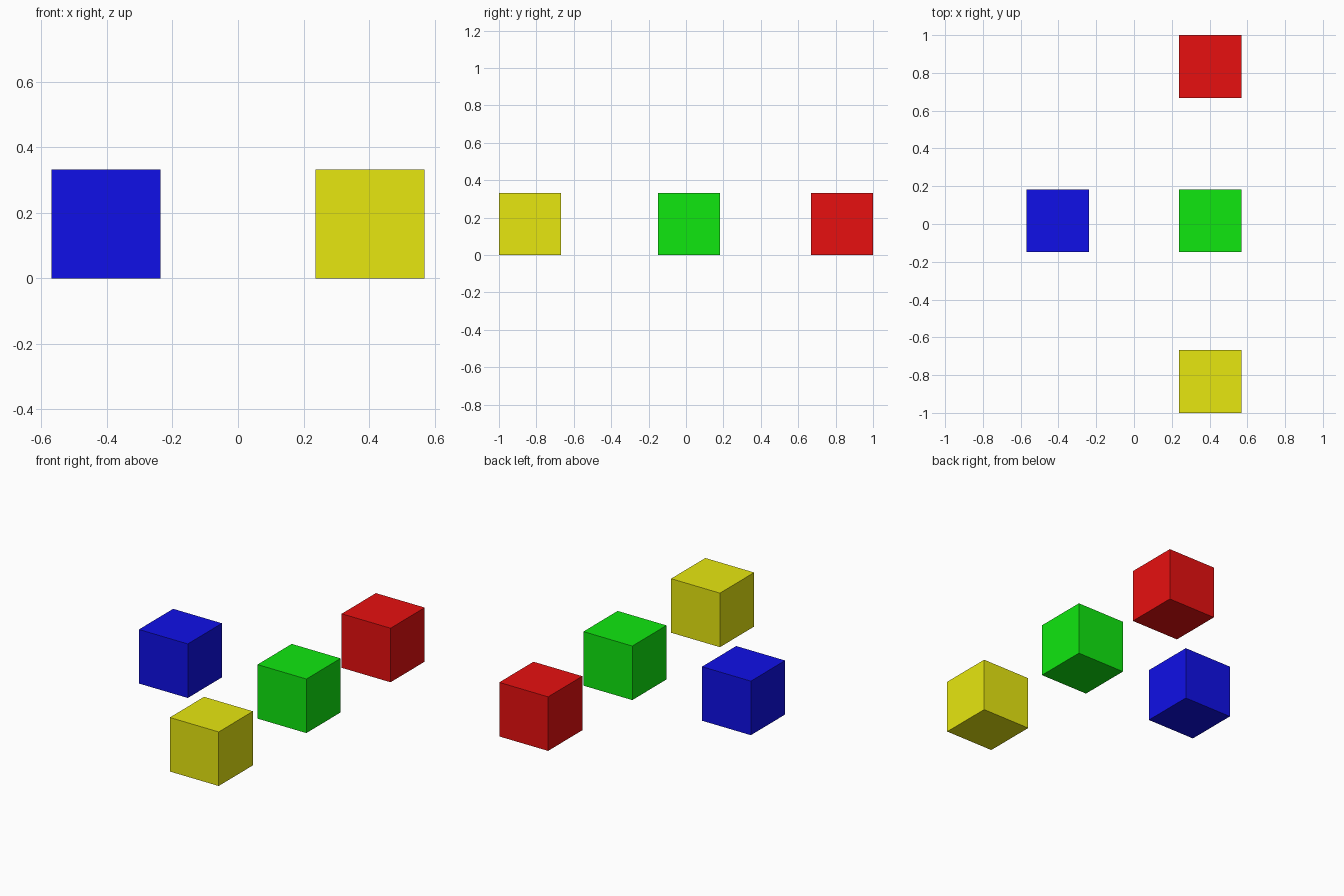
import bpy

if "Cube" in bpy.data.objects:
    bpy.data.objects.remove(bpy.data.objects["Cube"])

SIZE = 0.332


def cube(name, x, y, color):
    bpy.ops.mesh.primitive_cube_add(size=SIZE, location=(x, y, SIZE / 2))
    obj = bpy.context.object
    obj.name = name
    mat = bpy.data.materials.new(name + "_paint")
    mat.diffuse_color = (*color, 1)
    mat.use_nodes = True
    mat.node_tree.nodes["Principled BSDF"].inputs["Base Color"].default_value = mat.diffuse_color
    obj.data.materials.append(mat)


HI, LO = 0.8, 0.005   # strong and weak colour channels
X = 0.403             # column offset from the centre
Y_END = 1 - SIZE / 2  # outer cubes reach y = +-1
Y_MID = 0.017         # middle row sits slightly behind centre

# Row of three cubes on the right
cube("yellow_cube", X, -Y_END, (HI, HI, LO))
cube("green_cube", X, Y_MID, (LO, HI, LO))
cube("red_cube", X, Y_END, (HI, LO, LO))

# Single cube on the left
cube("blue_cube", -X, Y_MID, (LO, LO, HI))
